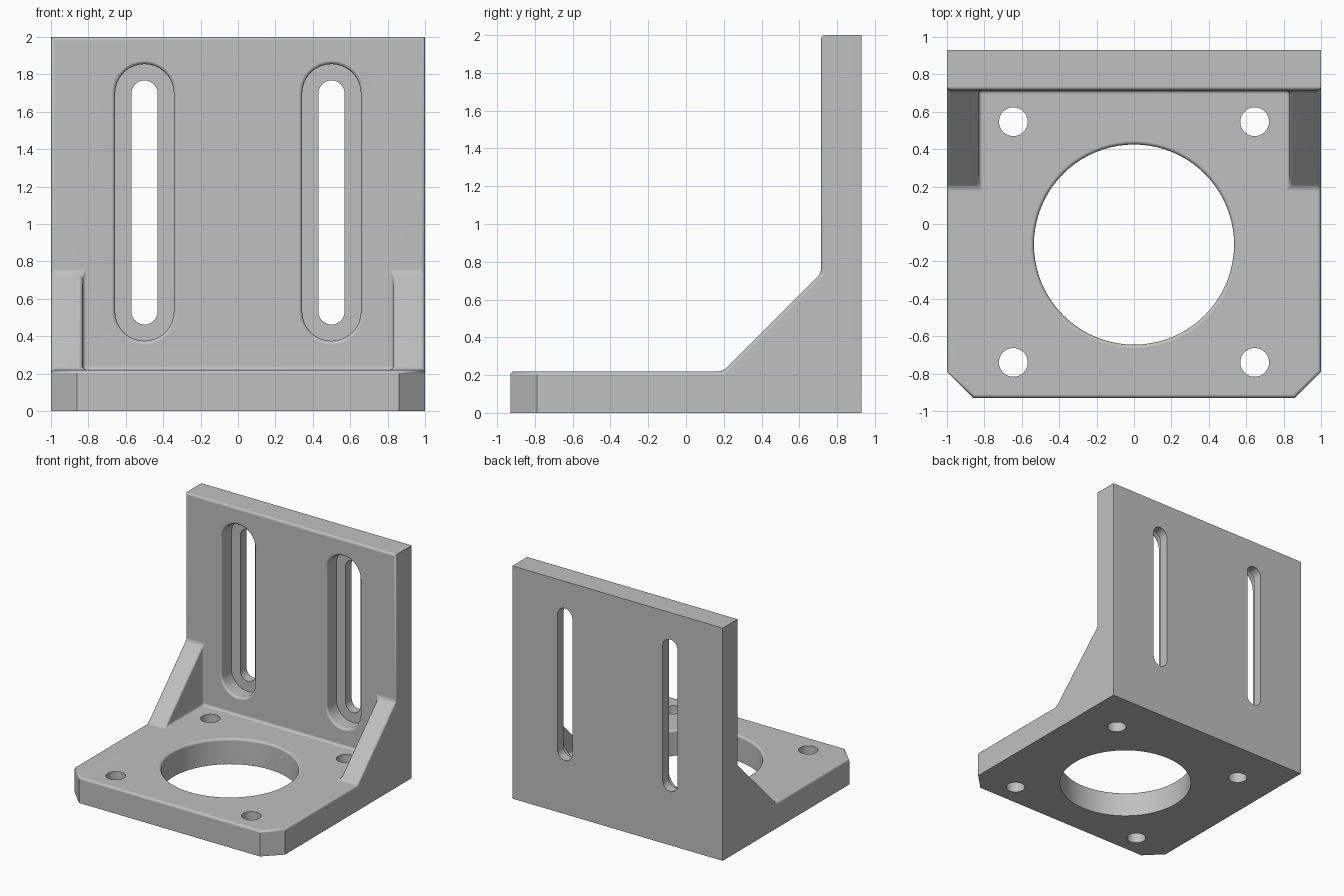
import bpy, bmesh, math
from mathutils import Vector

cube = bpy.data.objects.get("Cube")
if cube:
    bpy.data.objects.remove(cube, do_unlink=True)

BACK, WALL, BASE, FILLET = 0.93, 0.715, 0.22, 0.02


def make_object(name, bm):
    bmesh.ops.recalc_face_normals(bm, faces=bm.faces)
    mesh = bpy.data.meshes.new(name)
    bm.to_mesh(mesh)
    bm.free()
    obj = bpy.data.objects.new(name, mesh)
    bpy.context.collection.objects.link(obj)
    return obj


# Bracket corners on the left half; the other half is mirrored
corners = {
    "bottom_back": (1, BACK, 0), "top_back": (1, BACK, 2), "top_front": (1, WALL, 2),
    "rib_top": (1, WALL, 0.74), "rib_toe": (1, 0.195, BASE),
    "rib_top_in": (0.83, WALL, 0.74), "rib_toe_in": (0.83, 0.195, BASE),
    "rib_root": (0.83, WALL, BASE),
    "cut_side": (1, -0.79, BASE), "cut_side_low": (1, -0.79, 0),
    "cut_front": (0.86, -BACK, BASE), "cut_front_low": (0.86, -BACK, 0),
}
# Faces on each side
side_faces = [
    "bottom_back top_back top_front rib_top rib_toe cut_side cut_side_low",
    "cut_side_low cut_side cut_front cut_front_low",
    "rib_top rib_toe rib_toe_in rib_top_in",
    "rib_top_in rib_toe_in rib_root",
]
# Faces spanning both sides: each path is followed by its mirrored return
span_faces = [
    "bottom_back cut_side_low cut_front_low",
    "bottom_back top_back",
    "top_back top_front",
    "top_front rib_top rib_top_in rib_root",
    "rib_root rib_toe_in rib_toe cut_side cut_front",
    "cut_front cut_front_low",
]

bm = bmesh.new()
left = {k: bm.verts.new(p) for k, p in corners.items()}
right = {k: bm.verts.new((-p[0], p[1], p[2])) for k, p in corners.items()}
inner = []
for text in side_faces:
    for half in (left, right):
        f = bm.faces.new([half[k] for k in text.split()])
        if "rib_top_in" in text:
            inner.append(f)
for text in span_faces:
    keys = text.split()
    f = bm.faces.new([left[k] for k in keys] + [right[k] for k in reversed(keys)])
    if "rib_root" in text:
        inner.append(f)
bmesh.ops.recalc_face_normals(bm, faces=bm.faces)

# Round every edge of the inner faces
edges = list({e for f in inner for e in f.edges})
bmesh.ops.bevel(bm, geom=edges, offset=FILLET, offset_type='OFFSET', segments=3,
                profile=0.5, affect='EDGES', clamp_overlap=True)
bracket = make_object("mounting_bracket", bm)


def rounded_mouth(radius, top):
    """Profile of a hole mouth with a rounded lip, continued past the surface."""
    pts = []
    for i in range(5):
        a = math.pi / 8 * i
        pts.append((radius + FILLET * (1 - math.cos(a)),
                    top - FILLET + FILLET * math.sin(a)))
    return pts + [(radius + FILLET, top + 0.05)]


def add_cutter(bm, place, profile, half=0, n=16):
    """Loft a circle or long slot outline through (radius, depth) pairs."""
    rings = []
    count = n + 1 if half else n
    for r, d in profile:
        ring = []
        for s in (1, -1):
            for i in range(count):
                a = math.pi * i / n
                ring.append(bm.verts.new(place(s * r * math.cos(a),
                                               s * (r * math.sin(a) + half), d)))
        rings.append(ring)
    for a, b in zip(rings, rings[1:]):
        for i in range(len(a)):
            j = (i + 1) % len(a)
            bm.faces.new((a[i], a[j], b[j], b[i]))
    bm.faces.new(rings[0])
    bm.faces.new(rings[-1])


bm = bmesh.new()
# Large central bore
add_cutter(bm, lambda u, v, d: Vector((u, v - 0.11, d)),
           [(0.535, -0.05)] + rounded_mouth(0.535, BASE), n=40)
for sx in (-1, 1):
    # Screw holes in the base
    for y in (0.547, -0.74):
        add_cutter(bm, lambda u, v, d: Vector((sx * 0.645 + u, y + v, d)),
                   [(0.077, -0.05), (0.077, BASE + 0.05)])
    # Stepped slots in the wall
    add_cutter(bm, lambda u, v, d: Vector((sx * 0.5 + u, BACK - d, 1.115 + v)),
               [(0.07, -0.05), (0.07, 0.083), (0.157, 0.083)]
               + rounded_mouth(0.157, BACK - WALL), half=0.583)
cutter = make_object("hole_cutter", bm)
cutter.hide_render = True

# Cut the holes, then remove the cutter
bpy.ops.object.select_all(action='DESELECT')
bracket.select_set(True)
bpy.context.view_layer.objects.active = bracket
cut = bracket.modifiers.new("holes", 'BOOLEAN')
cut.operation, cut.solver, cut.object = 'DIFFERENCE', 'EXACT', cutter
bpy.ops.object.modifier_apply(modifier=cut.name)
bpy.data.objects.remove(cutter, do_unlink=True)

# Grey metal
metal = bpy.data.materials.new("grey_metal")
metal.use_nodes = True
grey = (0.53, 0.53, 0.53, 1)
metal.diffuse_color = grey
metal.node_tree.nodes["Principled BSDF"].inputs["Base Color"].default_value = grey
bracket.data.materials.clear()
bracket.data.materials.append(metal)

# Smooth fillets with flat main faces
bpy.ops.object.shade_smooth_by_angle(angle=math.radians(35))
weighted = bracket.modifiers.new("flat_faces", 'WEIGHTED_NORMAL')
weighted.keep_sharp = True
